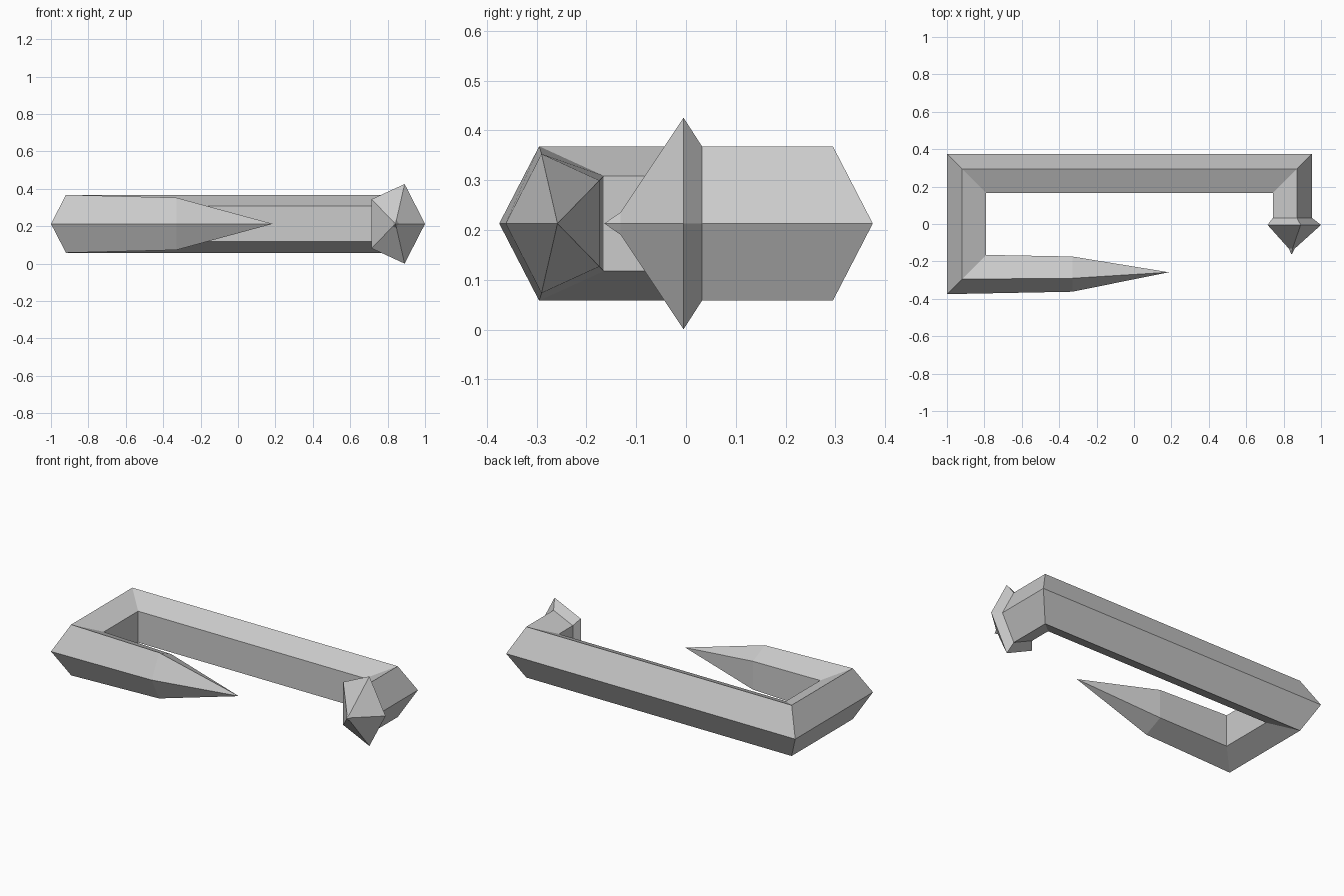
import bpy, bmesh, math

if "Cube" in bpy.data.objects:
    bpy.data.objects.remove(bpy.data.objects["Cube"])

ZC = 0.213  # height of the centre line

# Sections along the path: centre x, y, outward radius x, y, vertical radius
sections = [
    (-0.33, -0.258, 0.0, -0.104, 0.147),     # start of the long spike
    (-0.884, -0.259, -0.116, -0.116, 0.163),  # mitred corners
    (-0.884, 0.259, -0.116, 0.116, 0.163),
    (0.836, 0.259, 0.116, 0.116, 0.163),
    (0.836, 0.032, 0.116, 0.0, 0.163),       # end of the short arm
    (0.842, -0.005, 0.158, 0.0, 0.2235),     # flared collar
    (0.842, -0.131, 0.018, 0.0, 0.024),      # small ring before the tip
]
spike_tip = (0.186, -0.258, ZC)
collar_tip = (0.842, -0.164, ZC)

bm = bmesh.new()


def ring(cx, cy, ox, oy, rz):
    """Five-sided section with one corner pointing outward."""
    verts = []
    for i in range(5):
        a = 2 * math.pi * i / 5
        c, s = math.cos(a), math.sin(a)
        verts.append(bm.verts.new((cx + ox * c, cy + oy * c, ZC + rz * s)))
    return verts


# Bent bar
rings = [ring(*s) for s in sections]
for a, b in zip(rings, rings[1:]):
    for i in range(5):
        j = (i + 1) % 5
        bm.faces.new((a[i], a[j], b[j], b[i]))

# Pointed ends
for end, tip in ((rings[0], spike_tip), (rings[-1], collar_tip)):
    t = bm.verts.new(tip)
    for i in range(5):
        bm.faces.new((end[i], end[(i + 1) % 5], t))

bmesh.ops.recalc_face_normals(bm, faces=bm.faces)
mesh = bpy.data.meshes.new("bent_spike_bar")
bm.to_mesh(mesh)
bm.free()
bpy.context.collection.objects.link(bpy.data.objects.new("bent_spike_bar", mesh))
